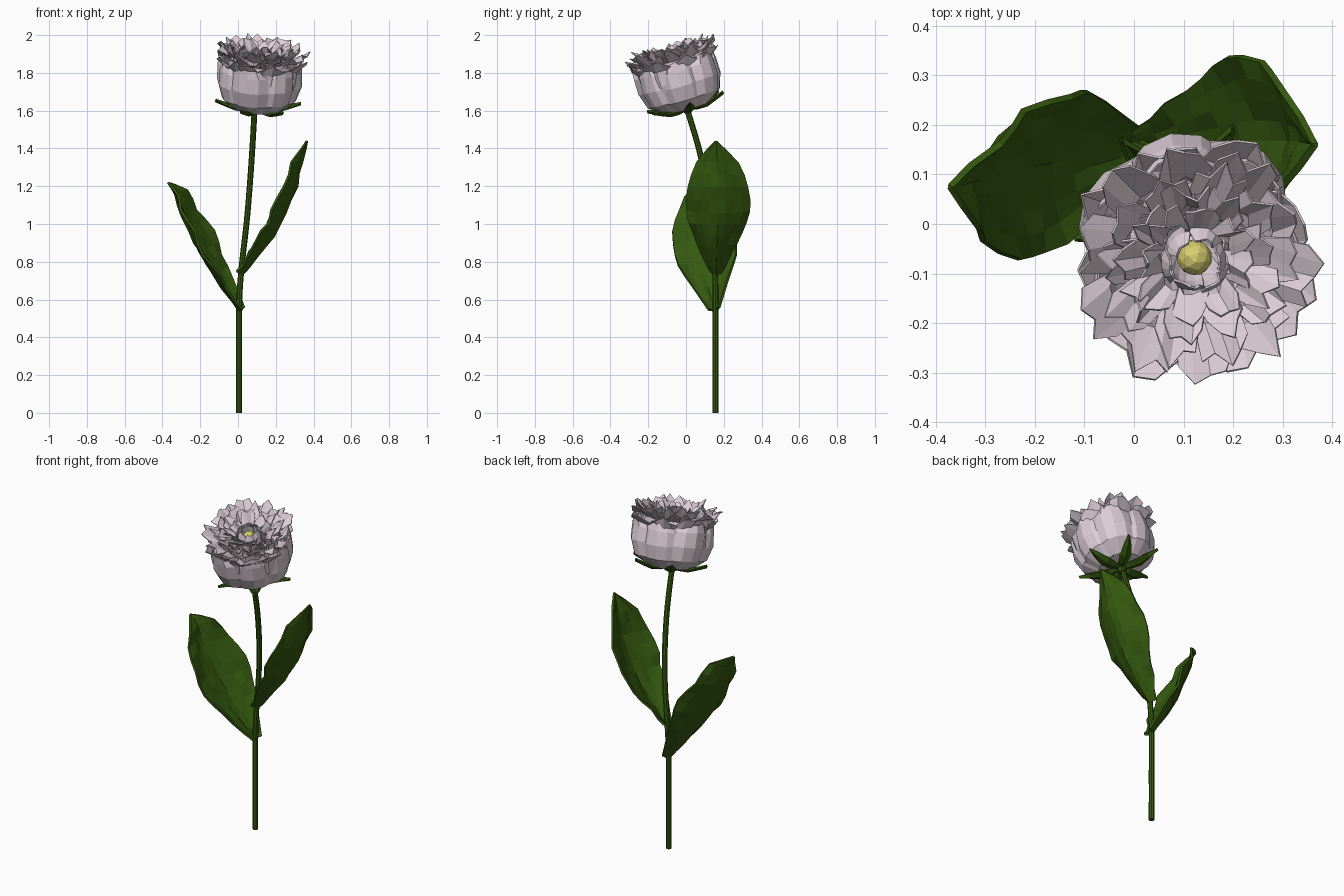
import bpy, bmesh, math, random
from mathutils import Vector, Matrix

if "Cube" in bpy.data.objects:
    bpy.data.objects.remove(bpy.data.objects["Cube"])

random.seed(7)


def material(name, rgb):
    m = bpy.data.materials.new(name)
    m.diffuse_color = (*rgb, 1)
    m.use_nodes = True
    m.node_tree.nodes["Principled BSDF"].inputs["Base Color"].default_value = m.diffuse_color
    return m


GREEN = material("leaf green", (0.036, 0.102, 0.005))
PINK = material("pale pink", (0.72, 0.62, 0.67))
YELLOW = material("pollen yellow", (0.68, 0.61, 0.16))


def new_object(name, bm, mat, thickness=0.0, matrix=None):
    bmesh.ops.remove_doubles(bm, verts=bm.verts, dist=0.0002)
    me = bpy.data.meshes.new(name)
    bm.to_mesh(me)
    bm.free()
    me.materials.append(mat)
    ob = bpy.data.objects.new(name, me)
    bpy.context.collection.objects.link(ob)
    if matrix:
        ob.matrix_world = matrix
    if thickness:
        mod = ob.modifiers.new("thickness", 'SOLIDIFY')
        mod.thickness = thickness
        mod.offset = 0
    return ob


def add_grid(bm, rows):
    """Join rows of points into a sheet of quads."""
    vs = [[bm.verts.new(p) for p in row] for row in rows]
    for a, b in zip(vs, vs[1:]):
        for i in range(len(a) - 1):
            bm.faces.new((a[i], a[i + 1], b[i + 1], b[i]))


def sample(pts, t):
    """Point at t in 0..1 along a list, by smooth interpolation."""
    n = len(pts) - 1
    i = min(int(t * n), n - 1)
    f = t * n - i
    p = [Vector(pts[max(0, min(n, i + k))]) for k in (-1, 0, 1, 2)]
    return 0.5 * (2 * p[1] + (p[2] - p[0]) * f
                  + (2 * p[0] - 5 * p[1] + 4 * p[2] - p[3]) * f * f
                  + (3 * p[1] - p[0] - 3 * p[2] + p[3]) * f ** 3)


# Stem: octagonal tube along a curved path
path = [(.006, .156, 0), (.006, .156, .3), (.007, .156, .6), (.022, .152, .8),
        (.045, .137, 1.0), (.062, .11, 1.2), (.076, .068, 1.4), (.088, .005, 1.61)]
bm = bmesh.new()
rings = []
for k in range(22):
    t = k / 21
    c = sample(path, t)
    d = (sample(path, min(1, t + .01)) - sample(path, max(0, t - .01))).normalized()
    u = d.cross(Vector((0, 1, 0))).normalized()
    v = d.cross(u)
    rings.append([c + .0155 * (u * math.cos(a) + v * math.sin(a))
                  for a in (j * math.tau / 8 for j in range(9))])
add_grid(bm, rings)
bmesh.ops.remove_doubles(bm, verts=bm.verts, dist=0.0002)
bmesh.ops.holes_fill(bm, edges=bm.edges, sides=8)
bmesh.ops.recalc_face_normals(bm, faces=bm.faces)
new_object("stem", bm, GREEN)


# Leaves: cupped sheets along a midrib, edges raised toward the stem
def leaf(name, rib, widths, side, cup):
    bm = bmesh.new()
    side = Vector(side).normalized()
    rows = []
    for k in range(13):
        t = k / 12
        c = sample(rib, t)
        d = (sample(rib, min(1, t + .02)) - sample(rib, max(0, t - .02))).normalized()
        n = d.cross(side).normalized()
        if n.z < 0:
            n = -n
        w = max(.002, sample([(x, 0, 0) for x in widths], t).x)
        row = []
        for j in range(-4, 5):
            u = j / 4
            ruffle = random.uniform(-.007, .007) * min(1, w / .1)
            if abs(j) == 4:
                ruffle += .010 * math.sin(k * 1.7 + j) * w / .16
            # the base wraps the stem, the blade is a shallow trough
            depth = cup * w * abs(u) ** 1.4 + .02 * abs(u) * (1 - t) ** 6
            row.append(c + side * w * u + n * (depth + ruffle)
                       + d * (-.02 * abs(u) * w / .16))
        rows.append(row)
    add_grid(bm, rows)
    new_object(name, bm, GREEN, .013)


leaf("left_leaf",
     [(.005, .155, .54), (-.085, .14, .67), (-.17, .125, .80), (-.235, .11, .92),
      (-.295, .095, 1.05), (-.33, .085, 1.16), (-.37, .075, 1.22)],
     [.03, .095, .158, .172, .148, .09, .002], (.2, .96, .2), .36)
leaf("right_leaf",
     [(.02, .16, .73), (.10, .16, .83), (.185, .165, .94), (.255, .168, 1.06),
      (.31, .168, 1.2), (.338, .165, 1.33), (.365, .16, 1.44)],
     [.028, .08, .13, .167, .158, .11, .002], (.03, 1, 0), .40)

# Flower head frame, leaning forward and slightly right
head = (Matrix.Translation((.104, .006, 1.612))
        @ Matrix.Rotation(math.radians(4), 4, 'Y')
        @ Matrix.Rotation(math.radians(16), 4, 'X'))


def polar(r, a, h):
    return Vector((r * math.cos(a), r * math.sin(a), h))


# Petal rings: count, profile (radius, height), half angle, ragged tip, edge curl
petal_rings = [
    ("outer_petals", 7, [(.03, 0), (.125, .004), (.198, .06), (.224, .14),
                         (.222, .22), (.214, .265)], .54, .014, .030),
    ("second_petals", 8, [(.03, .01), (.11, .015), (.180, .075), (.204, .16),
                          (.203, .24), (.246, .288)], .48, .030, .022),
    ("third_petals", 10, [(.03, .02), (.10, .04), (.155, .12), (.172, .20),
                          (.172, .275), (.234, .318)], .40, .032, .018),
    ("fourth_petals", 10, [(.03, .03), (.08, .06), (.12, .14), (.138, .22),
                           (.138, .285), (.194, .330)], .40, .032, .016),
    ("fifth_petals", 9, [(.02, .05), (.06, .09), (.09, .16), (.104, .24),
                         (.104, .29), (.155, .334)], .44, .030, .012),
    ("sixth_petals", 8, [(.02, .08), (.045, .12), (.064, .18), (.074, .24),
                         (.074, .29), (.115, .334)], .50, .026, .008),
    ("heart_petals", 6, [(.02, .12), (.035, .16), (.05, .2), (.060, .24),
                         (.062, .29), (.046, .322)], .60, .006, .003),
]
for ring, (name, n, prof, half, rag, curl) in enumerate(petal_rings):
    bm = bmesh.new()
    for p in range(n):
        a0 = math.tau * (p + .37 * ring) / n + random.uniform(-.06, .06)
        lift = random.uniform(-.012, .008) if ring < 6 else 0
        push = (p % 2) * (.014 if ring == 0 else .008)
        rows = []
        for k, (r, h) in enumerate(prof):
            t = k / (len(prof) - 1)
            # narrow claw, broad middle, tapering tip
            w = half * (1, 1, 1, 1, .95, .68)[k]
            row = []
            for j in range(-2, 3):
                u = j / 2
                rr = r + push * t - curl * u * u * min(1, 1.6 * t)
                hh = h + lift * t
                if k == 5:    # toothed edge
                    tooth = (-.6, .35, 0, .35, -.6) if p % 2 else (-.7, -.1, .7, -.1, -.7)
                    hh += rag * tooth[j + 2] + random.uniform(-.3, .3) * rag
                    rr += random.uniform(-.7, .7) * rag
                elif k == 4:
                    rr += random.uniform(-.3, .3) * rag
                row.append(polar(rr, a0 + w * u, hh))
            rows.append(row)
        add_grid(bm, rows)
    new_object(name, bm, PINK, .005, head)

# Yellow heart of the flower
bm = bmesh.new()
bmesh.ops.create_icosphere(bm, subdivisions=2, radius=.036,
                           matrix=Matrix.Translation((0, 0, .268)))
new_object("flower_center", bm, YELLOW, matrix=head)

# Sepals: pointed star under the petals
bm = bmesh.new()
for p in range(6):
    a = math.tau * p / 6 + .12
    out, side = polar(1, a, 0), polar(1, a + math.pi / 2, 0)
    rows = []
    for r, h, w in ((.008, -.006, .010), (.06, -.014, .028), (.115, -.012, .032),
                    (.17, .008, .02), (.226, .030, .001)):
        rows.append([out * r + side * w * u + Vector((0, 0, h + .012 * abs(u)))
                     for u in (-1, 0, 1)])
    add_grid(bm, rows)
new_object("sepals", bm, GREEN, .01, head)

# Receptacle joining stem and sepals
bm = bmesh.new()
bmesh.ops.create_cone(bm, cap_ends=True, segments=8, radius1=.016, radius2=.04,
                      depth=.03, matrix=Matrix.Translation((-.008, 0, -.012)))
new_object("receptacle", bm, GREEN, matrix=head)
